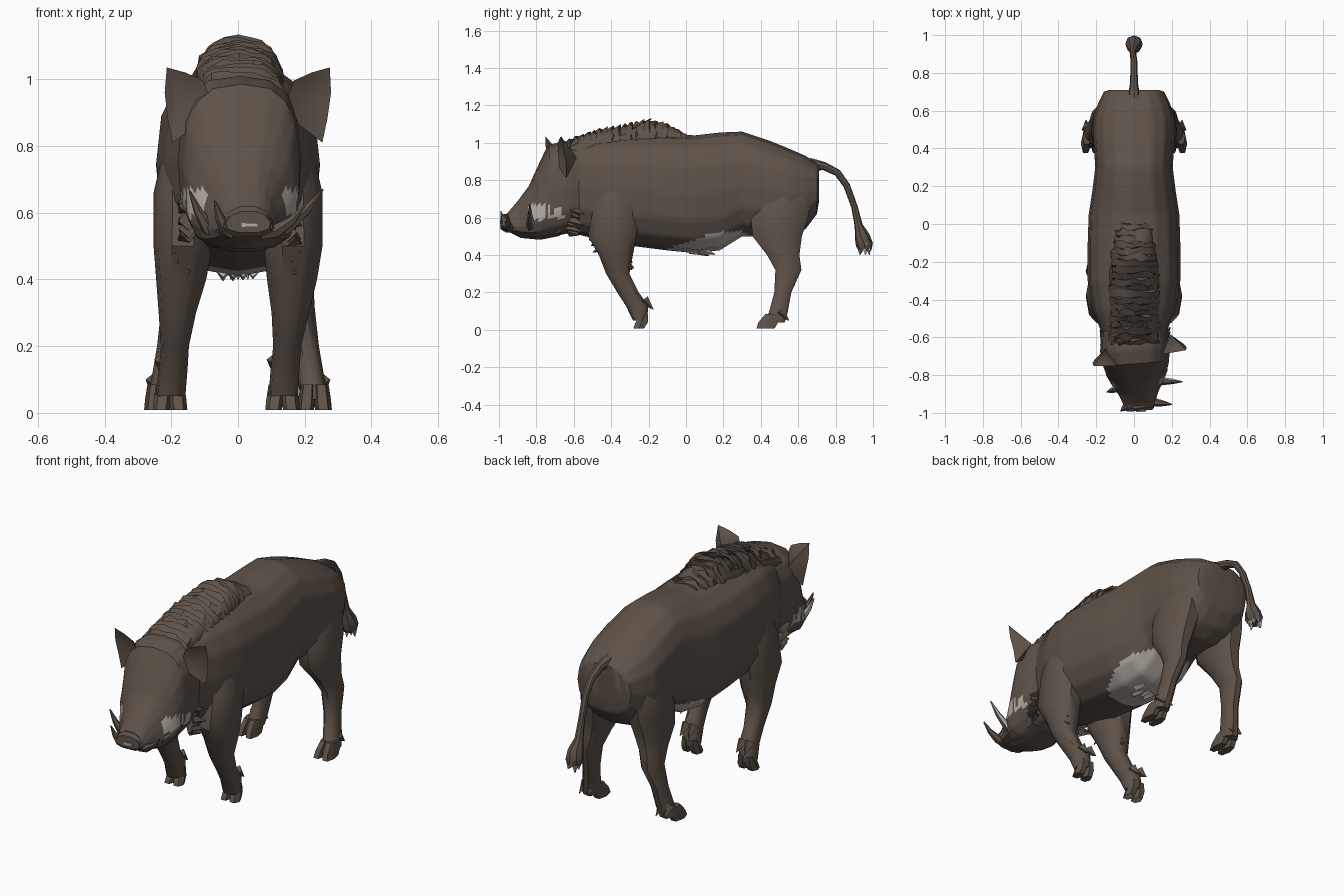
import bpy, bmesh, math, random
from mathutils import Vector, Matrix

if "Cube" in bpy.data.objects:
    bpy.data.objects.remove(bpy.data.objects["Cube"])

random.seed(4)


def material(name, rgb):
    m = bpy.data.materials.new(name)
    m.diffuse_color = (*rgb, 1)
    m.use_nodes = True
    m.node_tree.nodes["Principled BSDF"].inputs["Base Color"].default_value = m.diffuse_color
    return m


BROWN = material("brown_hide", (0.112, 0.085, 0.066))
PALE = material("pale_hair", (0.47, 0.42, 0.38))
YAW = Matrix.Rotation(0.08, 4, 'Z')
PIVOT = Vector((0, -0.6, 0))


def turn(p):
    """Swing a head point slightly to one side."""
    return YAW @ (Vector(p) - PIVOT) + PIVOT


def finish(name, bm, angle=40, pale=None):
    bmesh.ops.recalc_face_normals(bm, faces=bm.faces)
    if pale:
        for f in bm.faces:
            f.material_index = int(pale(f.calc_center_median(), f.normal))
    me = bpy.data.meshes.new(name)
    bm.to_mesh(me)
    bm.free()
    me.materials.append(BROWN)
    me.materials.append(PALE)
    ob = bpy.data.objects.new(name, me)
    bpy.context.collection.objects.link(ob)
    bpy.ops.object.select_all(action='DESELECT')
    ob.select_set(True)
    bpy.context.view_layer.objects.active = ob
    bpy.ops.object.shade_smooth_by_angle(angle=math.radians(angle))
    return ob


def loft(bm, rings):
    """Skin a list of equal-length point rings and cap both ends."""
    vs = [[bm.verts.new(p) for p in r] for r in rings]
    n = len(vs[0])
    for a, b in zip(vs, vs[1:]):
        for i in range(n):
            bm.faces.new((a[i], a[(i + 1) % n], b[(i + 1) % n], b[i]))
    bm.faces.new(vs[0])
    bm.faces.new(vs[-1])


def oval(n, power):
    for i in range(n):
        a = 2 * math.pi * i / n
        c, s = math.cos(a), math.sin(a)
        yield (math.copysign(abs(c) ** power, c), math.copysign(abs(s) ** power, s))


def upright(y, hw, lo, hi, taper=0, n=16, power=0.8):
    return [Vector((hw * c * (1 - taper * s), y, (lo + hi) / 2 + (hi - lo) / 2 * s)) for c, s in oval(n, power)]


def level(z, cx, rx, y0, y1, n=10, power=0.85):
    return [Vector((cx + rx * c, (y0 + y1) / 2 + (y1 - y0) / 2 * s, z)) for c, s in oval(n, power)]


def tube(bm, path, n=6):
    """Tapered tube through (x, y, z, radius) points."""
    pts = [Vector(p[:3]) for p in path]
    rings = []
    for i, p in enumerate(pts):
        t = pts[min(i + 1, len(pts) - 1)] - pts[max(i - 1, 0)]
        q = t.to_track_quat('Z', 'Y')
        rings.append([p + q @ Vector((path[i][3] * c, path[i][3] * s, 0)) for c, s in oval(n, 1)])
    loft(bm, rings)


def spike(bm, base, tip, r):
    tube(bm, [(*base, r), (*tip, 0.002)], 4)


def jit(a):
    return random.uniform(-a, a)


# Trunk with a rounded pale belly patch
bm = bmesh.new()
loft(bm, [upright(*r) for r in (
    (-.66, .13, .56, .98), (-.58, .17, .51, 1.02), (-.45, .22, .48, 1.04),
    (-.30, .245, .45, 1.05), (-.1, .245, .425, 1.045), (.05, .24, .41, 1.04),
    (.18, .22, .425, 1.055), (.3, .205, .5, 1.06), (.45, .215, .5, 1.01),
    (.56, .215, .5, .965), (.64, .19, .54, .93), (.70, .16, .62, .89), (.71, .13, .68, .88))])
bmesh.ops.subdivide_edges(bm, edges=bm.edges, cuts=4, use_grid_fill=True)
finish("trunk", bm, 40, lambda c, n: n.z < -.2 and (c.x / .18) ** 2 + ((c.y - .115) / .235) ** 2 < 1)

# Ragged belly hair
bm = bmesh.new()
for i in range(4):
    x, y = -.045 + .03 * i, .05 + jit(.03)
    spike(bm, (x, y, .43), (x, y + .08, .40 + jit(.005)), .025)
finish("belly_hair", bm, pale=lambda c, n: True)

# Head with broken pale cheek patches
bm = bmesh.new()
loft(bm, [upright(*r, 16, .7) for r in (
    (-.56, .17, .53, 1.0, 0), (-.66, .185, .51, 1.01, .02), (-.74, .175, .49, .985, .04),
    (-.79, .16, .485, .88, .15), (-.84, .13, .49, .77, .25), (-.90, .095, .505, .69, .3),
    (-.955, .078, .525, .625, .25), (-.985, .07, .54, .605, .2))])
bmesh.ops.subdivide_edges(bm, edges=bm.edges, cuts=3, use_grid_fill=True)


def cheek(c, n):
    if abs(c.x) < .08 or not .59 < c.z < .665:
        return False
    return -.85 < c.y < -.77 or (-.75 < c.y < -.66 and random.random() < .8)


head = finish("head", bm, 35, cheek)
for v in head.data.vertices:
    v.co = turn(v.co)

# Snout rim with a pale mouth mark, lower jaw
bm = bmesh.new()
loft(bm, [[turn(p) for p in upright(*r, .2, 10)] for r in (
    (-.95, .065, .53, .62), (-.975, .075, .525, .62), (-.99, .066, .54, .605))])
finish("snout_disc", bm)
bm = bmesh.new()
bmesh.ops.create_cube(bm, size=1, matrix=Matrix.Translation((.035, -.99, .563)) @ Matrix.Diagonal((.05, .008, .013, 1)))
finish("mouth_mark", bm, pale=lambda c, n: True)
bm = bmesh.new()
loft(bm, [[turn(p) for p in upright(*r, 0, 10)] for r in (
    (-.68, .13, .50, .62), (-.78, .10, .48, .58), (-.88, .075, .49, .56), (-.93, .04, .515, .55))])
finish("lower_jaw", bm)

# Tusks, each bent slightly upward
for name, a, b in (("right_rear_tusk", (.09, -.83, .53), (.255, -.835, .67)),
                   ("right_front_tusk", (.07, -.94, .54), (.20, -.955, .62)),
                   ("left_rear_tusk", (-.06, -.86, .53), (-.145, -.89, .665)),
                   ("left_front_tusk", (-.02, -.95, .54), (-.07, -.99, .635))):
    a, b = Vector(a), Vector(b)
    bm = bmesh.new()
    tube(bm, [(*(a.lerp(b, t) - Vector((0, 0, .025 * math.sin(math.pi * t)))), r)
              for t, r in ((0, .024), (.35, .022), (.7, .014), (1, .003))])
    finish(name, bm, 40, lambda c, n: "rear" in name and n.y > .5 and c.z > .56)

for s, side in ((-1, "left"), (1, "right")):
    # Ear: rim around a hollow front and a bulging back
    bm = bmesh.new()
    shift = Vector((.022, .022 * s, 0))
    rim = [bm.verts.new(turn((x * s, y, z)) + shift) for x, y, z in (
        (.12, -.715, .95), (.135, -.72, .995), (.19, -.715, 1.02), (.245, -.71, 1.035),
        (.25, -.695, .96), (.24, -.68, .88), (.225, -.68, .81), (.15, -.71, .865))]
    hollow = bm.verts.new(turn((.19 * s, -.675, .93)) + shift)
    back = bm.verts.new(turn((.17 * s, -.62, .92)) + shift)
    for i, v in enumerate(rim):
        w = rim[(i + 1) % 8]
        bm.faces.new((v, w, hollow))
        bm.faces.new((w, v, back))
    finish(side + "_ear", bm, 50)

    # Jowl hair
    bm = bmesh.new()
    for i in range(6):
        z = .53 + .02 * i + jit(.01)
        spike(bm, (.15 * s, -.62 + jit(.02), z), ((.18 + jit(.015)) * s, -.56 + jit(.015), z - .02), .03)
    finish(side + "_jowl_hair", bm)

# Mane: overlapping layers of ragged hair
crest = ((-.66, 1.0), (-.55, 1.045), (-.42, 1.08), (-.3, 1.10), (-.2, 1.125), (-.1, 1.10), (.02, 1.035))


def crest_height(y):
    for (a, p), (b, q) in zip(crest, crest[1:]):
        if y <= b:
            return p + (q - p) * (y - a) / (b - a)
    return crest[-1][1]


bm = bmesh.new()
rings = []
LAYERS = 20
for i in range(LAYERS):
    y = -.65 + .65 * i / LAYERS
    for dy, dz in ((0, -.010), (.034, .005)):
        w = .135 - .035 * max(0, (y + .3) / .3)
        ring = upright(y + dy, w, .86, crest_height(y + dy) + dz, 0, 24, .85)
        for p in ring:
            if p.z > .95:
                p += Vector((jit(.006), jit(.012), jit(.006)))
        rings.append(ring)
loft(bm, rings)
finish("mane", bm, 35)

# Legs: (height, centre x, half width, front y, back y)
FRONT = ((.80, .15, .07, -.45, -.27), (.66, .163, .09, -.50, -.24), (.5, .165, .088, -.53, -.26),
         (.4, .168, .075, -.47, -.28), (.3, .175, .056, -.43, -.30), (.2, .178, .042, -.37, -.25),
         (.13, .18, .043, -.325, -.2), (.05, .185, .045, -.285, -.205))
HIND = ((.85, .11, .05, .42, .62), (.72, .13, .08, .38, .67), (.6, .14, .085, .34, .66),
        (.5, .15, .078, .35, .625), (.4, .168, .057, .43, .61), (.32, .182, .045, .475, .62),
        (.2, .20, .038, .47, .565), (.09, .215, .04, .44, .545), (.04, .222, .043, .40, .53))


def leg(name, side, rows, shift, toe_y, claw, pale_sole):
    bm = bmesh.new()

    def cx(x, z):
        return side * (x + shift * max(0, 1 - z / .45))
    loft(bm, [level(z, cx(x, z), rx, a, b) for z, x, rx, a, b in rows])
    foot = cx(rows[-1][1], .03)
    for t in (-1, 1):
        # cloven toe and dewclaw
        a, b = toe_y
        loft(bm, [level(z, foot + t * off, r, f, k, 6) for z, off, r, f, k in (
            (.085, .02, .022, a + .05, b), (.04, .023, .026, a + .01, b), (.008, .027, .025, a, b - .02))])
        spike(bm, (foot + t * .02, claw[0] - .05, claw[1] + .03), (foot + t * .025, claw[0], claw[1] - .02), .028)
    finish(name, bm, 40, lambda c, n: pale_sole and c.z < .01)


for s, side in ((-1, "left"), (1, "right")):
    leg(side + "_front_leg", s, FRONT, .02 if s < 0 else -.055, (-.285, -.20), (-.175, .13), s < 0)
    leg(side + "_hind_leg", s, HIND, .008, (.37, .50), (.55, .07), False)
    # Elbow hair
    bm = bmesh.new()
    for i in range(5):
        z = .33 + .03 * i + jit(.012)
        x = s * (.165 + jit(.03))
        spike(bm, (x, -.33, z + .03), (x, -.285 + jit(.008), z), .03)
        if i > 1:
            spike(bm, (x, -.42, z + .07), (x, -.47 - .011 * i + jit(.008), z + .03), .03)
    finish(side + "_elbow_hair", bm)

# Tail and its pale-tipped tuft
bm = bmesh.new()
tube(bm, ((0, .66, .885, .035), (0, .74, .875, .022), (0, .81, .84, .019), (0, .86, .77, .018),
          (-.005, .90, .66, .017), (-.005, .923, .56, .022), (0, .942, .50, .041), (0, .954, .455, .046),
          (0, .957, .43, .035)), 8)
finish("tail", bm)
bm = bmesh.new()
for i in range(8):
    a = i * math.pi / 4
    c, s = math.cos(a), math.sin(a)
    spike(bm, (.022 * c, .955 + .022 * s, .46), (.03 * c, .96 + .03 * s, .40 + .012 * (i % 3)), .024)
finish("tail_tuft", bm, pale=lambda c, n: c.z < .45 and n.z < .5)
